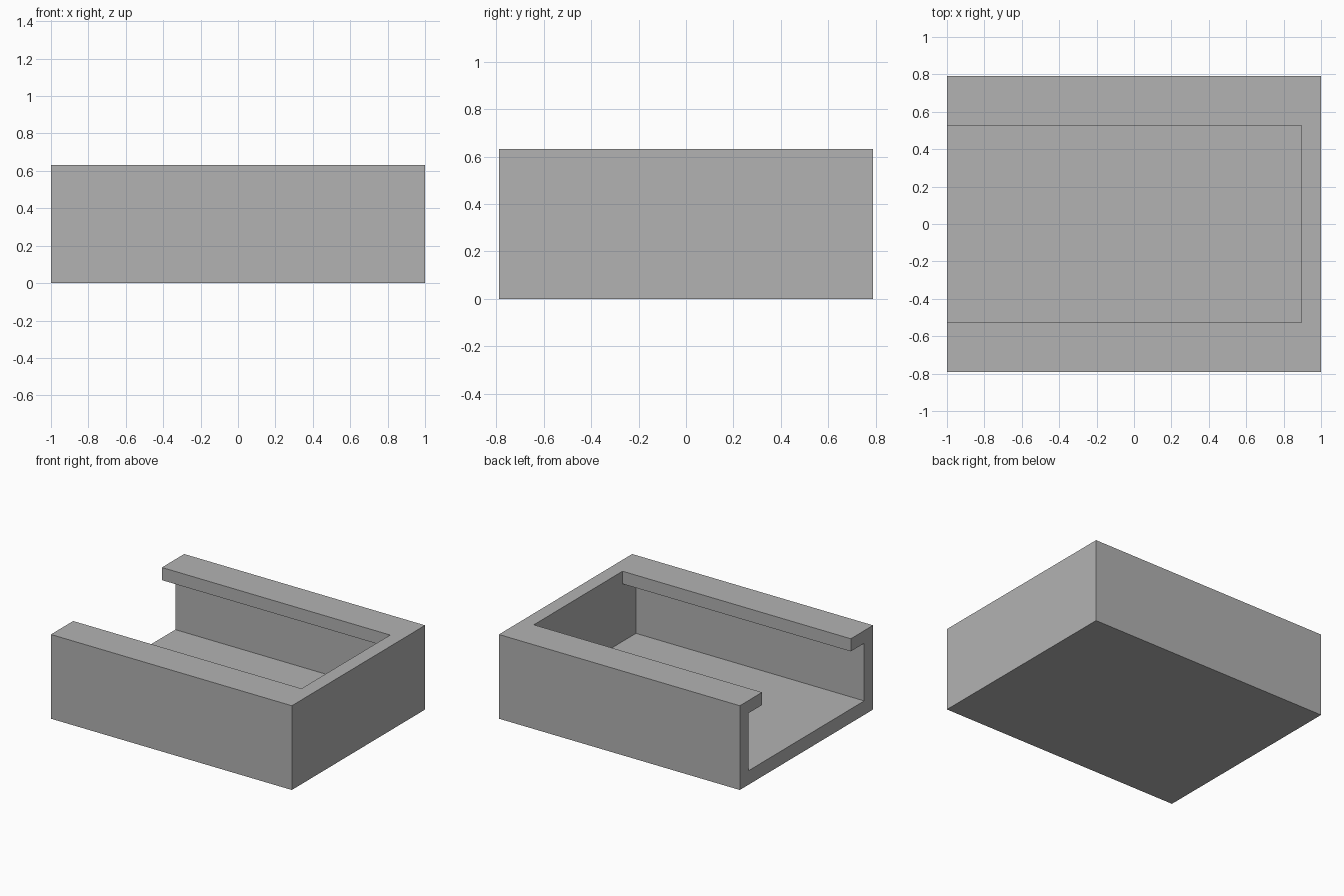
import bpy
import bmesh

default = bpy.data.objects.get("Cube")
if default:
    bpy.data.objects.remove(default, do_unlink=True)

# Overall size and wall thicknesses
HALF_X, HALF_Y, HEIGHT = 1.0, 0.79, 0.632
WALL, FLOOR, LIP = 0.105, 0.105, 0.095
SLOT = 0.526  # half width of the opening between the lips

grey = bpy.data.materials.new("plain grey")
grey.use_nodes = True
colour = (0.448, 0.448, 0.448, 1)
grey.diffuse_color = colour
grey.node_tree.nodes["Principled BSDF"].inputs["Base Color"].default_value = colour


def extrude_profile(name, half_profile, x0, x1):
    """Mirror a (y, z) half profile across y = 0 and extrude it along x."""
    profile = half_profile + [(-y, z) for y, z in reversed(half_profile)]
    bm = bmesh.new()
    face = bm.faces.new([bm.verts.new((x0, y, z)) for y, z in profile])
    result = bmesh.ops.extrude_face_region(bm, geom=[face])
    moved = [v for v in result["geom"] if isinstance(v, bmesh.types.BMVert)]
    bmesh.ops.translate(bm, verts=moved, vec=(x1 - x0, 0, 0))
    bmesh.ops.recalc_face_normals(bm, faces=bm.faces)
    mesh = bpy.data.meshes.new(name)
    bm.to_mesh(mesh)
    bm.free()
    mesh.materials.append(grey)
    obj = bpy.data.objects.new(name, mesh)
    bpy.context.collection.objects.link(obj)
    return obj


# Solid block
tray = extrude_profile("channel_tray", [(HALF_Y, 0), (HALF_Y, HEIGHT)], -HALF_X, HALF_X)

# T-shaped cavity under the lips, open at the top and at the -x end
inner, under = HALF_Y - WALL, HEIGHT - LIP
cavity = extrude_profile(
    "cavity_cutter",
    [(inner, FLOOR), (inner, under), (SLOT, under), (SLOT, HEIGHT + 0.2)],
    -HALF_X - 0.2, HALF_X - WALL)
cavity.hide_render = True

cut = tray.modifiers.new("cavity", "BOOLEAN")
cut.operation = "DIFFERENCE"
cut.solver = "EXACT"
cut.object = cavity

# Apply the cut and drop the cutter
bpy.context.view_layer.objects.active = tray
tray.select_set(True)
bpy.ops.object.modifier_apply(modifier=cut.name)
bpy.data.objects.remove(cavity, do_unlink=True)
